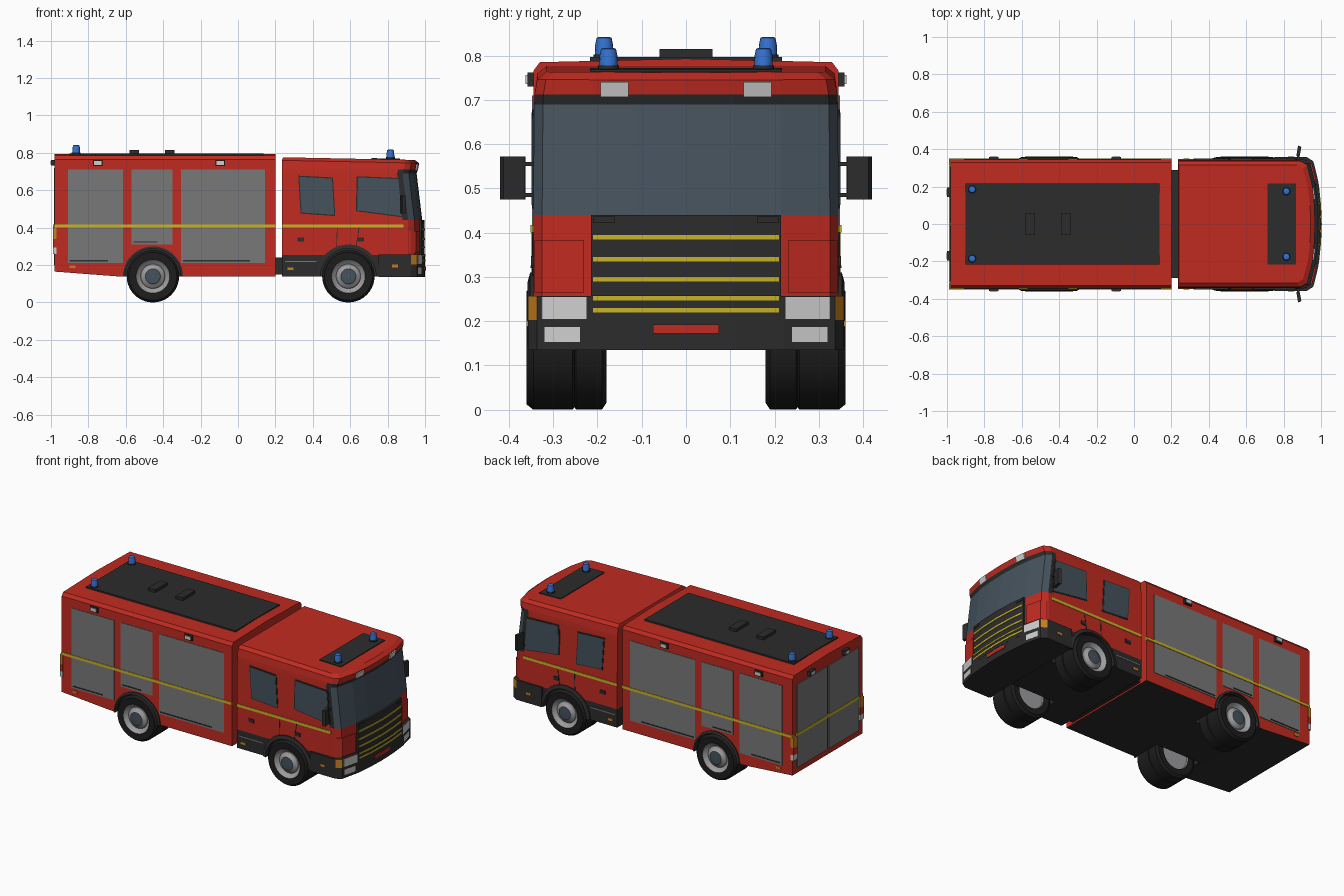
import bpy, bmesh, math

if "Cube" in bpy.data.objects:
    bpy.data.objects.remove(bpy.data.objects["Cube"])


def colour(name, r, g, b):
    m = bpy.data.materials.new(name)
    m.diffuse_color = (r, g, b, 1)
    m.use_nodes = True
    m.node_tree.nodes["Principled BSDF"].inputs["Base Color"].default_value = m.diffuse_color
    return m


RED = colour("red paint", 0.53, 0.024, 0.015)
DARK = colour("dark trim", 0.025, 0.025, 0.025)
GLASS = colour("tinted glass", 0.06, 0.085, 0.11)
GREY = colour("shutter grey", 0.19, 0.19, 0.19)
YELLOW = colour("yellow stripe", 0.58, 0.45, 0.02)
WHITE = colour("lamp white", 0.62, 0.62, 0.62)
BLUE = colour("beacon blue", 0.035, 0.17, 0.65)
ORANGE = colour("indicator orange", 0.58, 0.22, 0.015)
RIM = colour("wheel silver", 0.34, 0.34, 0.35)
TYRE = colour("tyre black", 0.012, 0.012, 0.012)
SHELL = [RED, DARK, GLASS, ORANGE]


def build(name, verts, faces, mats, ids=None, smooth=False):
    me = bpy.data.meshes.new(name)
    me.from_pydata(verts, [], faces)
    for m in mats:
        me.materials.append(m)
    if ids:
        me.polygons.foreach_set("material_index", ids)
    bm = bmesh.new()
    bm.from_mesh(me)
    bmesh.ops.recalc_face_normals(bm, faces=bm.faces)
    bm.to_mesh(me)
    bm.free()
    ob = bpy.data.objects.new(name, me)
    bpy.context.collection.objects.link(ob)
    if smooth:
        bpy.ops.object.select_all(action='DESELECT')
        ob.select_set(True)
        bpy.context.view_layer.objects.active = ob
        bpy.ops.object.shade_smooth_by_angle(angle=math.radians(35))
    return ob


def loft(name, rings, mats, rule=None, smooth=False):
    """Skin closed rings and cap both ends; rule(row, segment) picks the colour."""
    n = len(rings[0])
    verts = [p for r in rings for p in r]
    faces, ids = [], []
    for k in range(len(rings) - 1):
        for i in range(n):
            j = (i + 1) % n
            faces.append((k*n + i, k*n + j, k*n + n + j, k*n + n + i))
            ids.append(rule(k, i) if rule else 0)
    faces += [tuple(range(n)), tuple(range(len(verts) - n, len(verts)))]
    ids += [rule(-1, 0), rule(len(rings), 0)] if rule else [0, 0]
    return build(name, verts, faces, mats, ids, smooth)


def box(name, x0, x1, y0, y1, z0, z1, mat):
    rings = [[(x0, y0, z), (x1, y0, z), (x1, y1, z), (x0, y1, z)] for z in (z0, z1)]
    return loft(name, rings, [mat])


def side(name, pts, mat, y1=0.348, y0=0.338):
    """An x-z outline as a thin plate on both flanks."""
    for s, tag in ((1, "left"), (-1, "right")):
        loft(f"{name}_{tag}", [[(x, s*y, z) for x, z in pts] for y in (y0, y1)], [mat])


def side_rect(name, x0, x1, z0, z1, mat, y1=0.348, y0=0.338):
    side(name, [(x0, z0), (x1, z0), (x1, z1), (x0, z1)], mat, y1, y0)


# ---------- curved nose: setback from the centre line by y
CURVE = [(0, 0), (0.11, 0.004), (0.215, 0.015), (0.325, 0.042), (0.345, 0.075)]
NOSE = [(0.14, 0.985), (0.44, 0.985), (0.69, 0.955), (0.715, 0.962), (0.745, 0.968)]


def lerp(table, t):
    for (a, fa), (b, fb) in zip(table, table[1:]):
        if t <= b:
            return fa + (fb - fa)*(t - a)/(b - a)
    return table[-1][1]


def outline(back, xf, hw, z, slope=0):
    half = [(y*hw/0.345, xf - d) for y, d in CURVE] + [(hw, xf - 0.105), (hw, back)]
    pts = [(x, -y) for y, x in reversed(half)] + [(x, y) for y, x in half[1:]]
    return [(x, y, z + slope*(xf - x)) for x, y in pts]


def nose_plate(name, y0, y1, z0, z1, mat, lift=0.006, bumper=False):
    ys = sorted({y0, y1} | {s*y for y, _ in CURVE for s in (1, -1) if y0 < s*y < y1})
    rings = []
    for y in ys:
        b, t = [(1.0 if bumper else lerp(NOSE, z)) - lerp(CURVE, abs(y)) for z in (z0, z1)]
        rings.append([(b - 0.01, y, z0), (b + lift, y, z0), (t + lift, y, z1), (t - 0.01, y, z1)])
    loft(name, rings, [mat])


# ---------- cab shell
def cab_rule(row, seg):
    if row in (-1, 0):
        return 1                                   # underside and skirt
    if row == 2 and 1 <= seg <= 10:
        return 1 if seg in (1, 10) else 2          # pillars and windscreen
    return 1 if row == 3 and 1 <= seg <= 10 else 0  # visor shadow strip


cab = loft("cab", [outline(0.235, 0.985, 0.345, 0.14), outline(0.235, 0.985, 0.345, 0.255),
                   outline(0.235, 0.985, 0.345, 0.44), outline(0.235, 0.955, 0.343, 0.69),
                   outline(0.235, 0.962, 0.342, 0.712), outline(0.235, 0.968, 0.336, 0.745, 0.02),
                   outline(0.24, 0.945, 0.315, 0.762, 0.02)], SHELL, cab_rule)

# ---------- equipment body
stations = []
for x, zb in ((-0.98, 0.165), (-0.65, 0.14), (0.2, 0.14)):
    half = [(0.345, zb), (0.345, 0.765), (0.33, 0.785)]
    stations.append([(x, y, z) for y, z in half + [(0, 0.793)]] +
                    [(x, -y, z) for y, z in reversed(half)])
body = loft("equipment_body", stations, SHELL, lambda k, i: 1 if i == 6 and 0 <= k < 2 else 0)
box("chassis_link", 0.19, 0.245, -0.29, 0.29, 0.15, 0.24, DARK)

# ---------- wheel wells
def circle(cx, cz, r, y, n=40):
    return [(cx + r*math.cos(2*math.pi*i/n), y, cz + r*math.sin(2*math.pi*i/n)) for i in range(n)]


AXLES = ((cab, 0.59, "front"), (body, -0.455, "rear"))
for shell, ax, tag in AXLES:
    for s in (1, -1):
        cut = loft("well_cutter", [circle(ax, 0.14, 0.155, s*y) for y in (0.165, 0.4)],
                   SHELL, lambda k, i: 1)
        mod = shell.modifiers.new("well", 'BOOLEAN')
        mod.operation, mod.solver, mod.object = 'DIFFERENCE', 'EXACT', cut
        bpy.context.view_layer.objects.active = shell
        bpy.ops.object.modifier_apply(modifier=mod.name)
        bpy.data.objects.remove(cut)

# ---------- wheels and arches
TREAD = [(0.001, 0.19), (0.085, 0.19), (0.088, 0.182), (0.125, 0.18), (0.14, 0.19), (0.14, 0.248),
         (0.134, 0.252), (0.14, 0.256), (0.14, 0.345), (0.128, 0.36), (0.09, 0.358),
         (0.085, 0.35), (0.066, 0.338), (0.06, 0.345), (0.046, 0.35), (0.04, 0.358), (0.001, 0.36)]
PAINT = [1, 1, 0, 0, 0, 0, 0, 0, 0, 0, 1, 1, 2, 1, 1, 3]
for shell, ax, tag in AXLES:
    for s, hand in ((1, "left"), (-1, "right")):
        loft(f"{tag}_wheel_{hand}", [circle(ax, 0.14, r, s*y) for r, y in TREAD],
             [TYRE, RIM, GREY, GLASS], lambda k, i: PAINT[k] if 0 <= k < 16 else 1, True)
        ro = 0.17 if tag == "front" else 0.16
        arc = []
        for i in range(21):
            c, n = math.cos(math.pi*i/20), math.sin(math.pi*i/20)
            arc.append([(ax + r*c, s*y, 0.14 + r*n) for r, y in
                        ((0.148, 0.33), (ro, 0.33), (ro, 0.352), (0.148, 0.358))])
        loft(f"{tag}_arch_{hand}", arc, [DARK])

# ---------- flank shutters, stripe and fittings
for x0, x1, z0 in ((-0.91, -0.615, 0.21), (-0.57, -0.35, 0.31), (-0.305, 0.145, 0.21)):
    side_rect("shutter", x0, x1, z0, 0.71, GREY)
    side_rect("shutter_handle", x0 + 0.01, x1 - 0.08, z0 + 0.01, z0 + 0.016, DARK, 0.351)
side_rect("body_stripe", -0.98, 0.2, 0.4, 0.417, YELLOW, 0.351)
side_rect("cab_stripe", 0.235, 0.885, 0.4, 0.417, YELLOW)
for x in (-0.75, -0.095):
    side_rect("scene_lamp_case", x - 0.026, x + 0.026, 0.73, 0.762, DARK, 0.358)
    side_rect("scene_lamp", x - 0.019, x + 0.019, 0.736, 0.756, WHITE, 0.362)
for x, z in ((0.28, 0.18), (-0.885, 0.19), (0.84, 0.195)):
    side_rect("marker", x - 0.016, x + 0.016, z - 0.007, z + 0.007, ORANGE, 0.36 if x > 0.8 else 0.35)

# ---------- cab doors
WINDOWS = ([(0.335, 0.475), (0.52, 0.462), (0.508, 0.668), (0.322, 0.678)],
           [(0.63, 0.488), (0.882, 0.455), (0.865, 0.665), (0.635, 0.675)])
for pts in WINDOWS:
    cx, cz = sum(p[0] for p in pts)/4, sum(p[1] for p in pts)/4
    side("window_trim", pts, DARK, 0.347)
    side("window", [(cx + (x - cx)*0.94, cz + (z - cz)*0.94) for x, z in pts], GLASS, 0.349)
for x, lean in ((0.525, 0.008), (0.63, 0.02)):
    side("door_seam", [(x, 0.3), (x + 0.004, 0.3), (x + lean, 0.4), (x + lean - 0.004, 0.4)], DARK, 0.347)
for x in (0.335, 0.655):
    side_rect("door_handle", x - 0.018, x + 0.018, 0.325, 0.347, DARK, 0.35)
side_rect("cab_step", 0.25, 0.42, 0.215, 0.222, GREY, 0.347)

# ---------- bumper and nose details
loft("bumper", [outline(0.75, 1.0, 0.357, z) for z in (0.135, 0.203, 0.257)], SHELL,
     lambda k, i: 3 if k == 1 and i in (2, 9) else 1)
nose_plate("grille", -0.215, 0.215, 0.2, 0.44, DARK, 0.012)
nose_plate("lower_grille", -0.215, 0.215, 0.2, 0.258, DARK, 0.001, True)
for z in (0.39, 0.34, 0.295):
    nose_plate("grille_stripe", -0.21, 0.21, z - 0.005, z + 0.005, YELLOW, 0.015)
for z in (0.252, 0.225):
    nose_plate("grille_stripe", -0.21, 0.21, z - 0.005, z + 0.005, YELLOW, 0.003, True)
nose_plate("front_plate", -0.075, 0.075, 0.172, 0.193, RED, 0.004, True)
for s in (1, -1):
    def pair(name, a, b, *rest):
        nose_plate(name, *sorted((s*a, s*b)), *rest)
    pair("headlamp", 0.225, 0.335, 0.205, 0.255, WHITE, 0.004, True)
    pair("fog_lamp", 0.24, 0.32, 0.153, 0.187, WHITE, 0.003, True)
    pair("corner_panel", 0.23, 0.342, 0.265, 0.382, RED, 0.008)
    pair("wiper_base", 0.16, 0.21, 0.422, 0.436, DARK, 0.016)
    pair("visor_lamp", 0.13, 0.193, 0.706, 0.74, WHITE, 0.008)

    # mirrors, angled outward
    loft("mirror", [[(0.868, s*0.362, z), (0.886, s*0.364, z), (0.895, s*0.412, z), (0.877, s*0.42, z)]
                    for z in (0.475, 0.572)], [DARK])
    for z in (0.485, 0.555):
        box("mirror_arm", 0.872, 0.884, *sorted((s*0.335, s*0.37)), z - 0.004, z + 0.004, DARK)

    # rear lamps, shutters
    box("rear_shutter", -0.985, -0.97, *sorted((s*0.006, s*0.305)), 0.2, 0.72, GREY)
    for z0, z1, mat in ((0.34, 0.4, ORANGE), (0.295, 0.34, RED), (0.26, 0.295, WHITE)):
        box("rear_lamp", -0.99, -0.97, *sorted((s*0.312, s*0.349)), z0, z1, mat)
    box("rear_scene_lamp_case", -1.0, -0.97, *sorted((s*0.145, s*0.195)), 0.732, 0.762, DARK)
    box("rear_scene_lamp", -1.002, -0.99, *sorted((s*0.152, s*0.188)), 0.738, 0.756, WHITE)

    # blue beacons
    for x, y, z in ((-0.865, 0.185, 0.79), (0.815, 0.175, 0.765)):
        for name, mat, prof in (("beacon_base", DARK, ((0.024, 0), (0.024, 0.012))),
                                ("beacon", BLUE, ((0.021, 0.012), (0.02, 0.035), (0.017, 0.05), (0.012, 0.052)))):
            loft(name, [[(x + r*math.cos(a*math.pi/8), s*y + r*math.sin(a*math.pi/8), z + h)
                         for a in range(16)] for r, h in prof], [mat], None, True)
box("rear_stripe", -0.988, -0.97, -0.31, 0.31, 0.4, 0.417, YELLOW)

# ---------- roof fittings
box("body_roof_panel", -0.9, 0.135, -0.217, 0.217, 0.78, 0.797, DARK)
for x in (-0.555, -0.365):
    box("roof_hatch", x - 0.025, x + 0.025, -0.06, 0.06, 0.79, 0.815, DARK)
loft("cab_roof_panel", [[(x, y, z + 0.02*(0.945 - x)) for x, y in
                         ((0.715, -0.217), (0.865, -0.217), (0.865, 0.217), (0.715, 0.217))]
                        for z in (0.755, 0.767)], [DARK])
